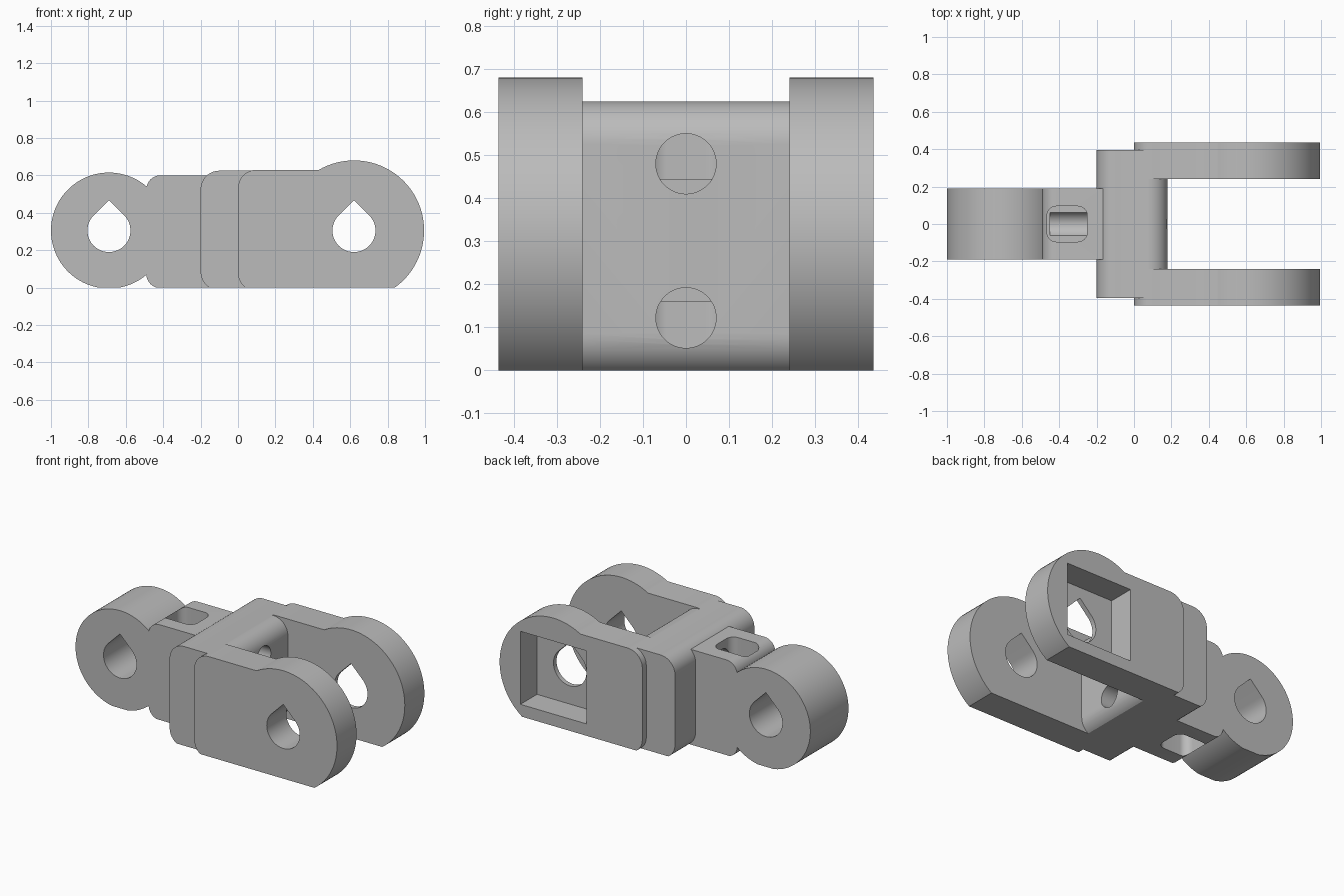
import bpy, bmesh
from math import sin, cos, pi

cube = bpy.data.objects.get("Cube")
if cube:
    bpy.data.objects.remove(cube, do_unlink=True)

grey = bpy.data.materials.new("plain_grey")
grey.use_nodes = True
grey.diffuse_color = (0.5, 0.5, 0.5, 1)
grey.node_tree.nodes["Principled BSDF"].inputs["Base Color"].default_value = (0.5, 0.5, 0.5, 1)

AXIS_Z = 0.305      # height of both pivots
BIG = 2


def arc(cx, cy, r, a0, a1, n):
    return [(cx + r * cos(a0 + (a1 - a0) * i / n), cy + r * sin(a0 + (a1 - a0) * i / n))
            for i in range(n + 1)]


def rounded(x0, x1, y0, y1, r, n=12):
    """Rounded rectangle outline."""
    pts = []
    corners = [(x1 - r, y1 - r), (x0 + r, y1 - r), (x0 + r, y0 + r), (x1 - r, y0 + r)]
    for k, (cx, cy) in enumerate(corners):
        pts += arc(cx, cy, r, k * pi / 2, (k + 1) * pi / 2, n)
    return pts


def rect(x0, x1, y0, y1):
    return [(x0, y0), (x1, y0), (x1, y1), (x0, y1)]


def disc(cx, cy, r, n=96):
    return arc(cx, cy, r, 0, 2 * pi, n)[:-1]


def teardrop(cx, cy, r):
    """Round hole with a pointed 45 degree roof."""
    return arc(cx, cy, r, 3 * pi / 4, 9 * pi / 4, 48) + [(cx, cy + r * 2 ** 0.5)]


def prism(name, outline, axis, lo, hi):
    """Extrude an outline along the given axis from lo to hi."""
    place = {"x": lambda u, v, w: (w, u, v),
             "y": lambda u, v, w: (u, w, v),
             "z": lambda u, v, w: (u, v, w)}[axis]
    bm = bmesh.new()
    base = bm.faces.new([bm.verts.new(place(u, v, lo)) for u, v in outline])
    geo = bmesh.ops.extrude_face_region(bm, geom=[base])["geom"]
    shift = place(0, 0, hi - lo)
    bmesh.ops.translate(bm, vec=shift, verts=[g for g in geo if isinstance(g, bmesh.types.BMVert)])
    bmesh.ops.recalc_face_normals(bm, faces=bm.faces)
    mesh = bpy.data.meshes.new(name)
    bm.to_mesh(mesh)
    bm.free()
    mesh.materials.append(grey)
    obj = bpy.data.objects.new(name, mesh)
    bpy.context.collection.objects.link(obj)
    return obj


def combine(target, other, operation):
    """Apply a boolean and discard the second object."""
    other.hide_render = True
    mod = target.modifiers.new("combine", "BOOLEAN")
    mod.operation = operation
    mod.solver = "EXACT"
    mod.object = other
    bpy.ops.object.select_all(action="DESELECT")
    bpy.context.view_layer.objects.active = target
    target.select_set(True)
    bpy.ops.object.modifier_apply(modifier=mod.name)
    bpy.data.objects.remove(other, do_unlink=True)


# Central cross block
body = prism("hinge_link", rounded(-0.2, 0.18, -0.015, 0.625, 0.1), "y", -0.395, 0.395)

# Tongue: round knuckle and neck
parts = [
    prism("tongue_knuckle", disc(-0.69, AXIS_Z, 0.31), "y", -0.19, 0.19),
    prism("tongue_neck", rounded(-0.49, 0, -0.003, 0.6, 0.075), "y", -0.19, 0.19),
]
# Pair of fork arms: rounded plate with a round end
for side, lo, hi in (("right", -0.435, -0.24), ("left", 0.24, 0.435)):
    parts.append(prism(side + "_arm", rounded(0, 0.62, -0.02, 0.63, 0.1), "y", lo, hi))
    parts.append(prism(side + "_arm_end", disc(0.62, AXIS_Z, 0.375), "y", lo, hi))
for part in parts:
    combine(body, part, "UNION")

cutters = [
    # Flat underside
    prism("floor_cut", rect(-BIG, BIG, -BIG, BIG), "z", -1, 0),
    # Pivot holes
    prism("tongue_hole", teardrop(-0.69, AXIS_Z, 0.115), "y", -1, 1),
    prism("fork_hole", teardrop(0.62, AXIS_Z, 0.115), "y", -1, 1),
    # Square recess in the outer face of one arm
    prism("square_recess", rect(0.39, 0.85, 0.075, 0.535), "y", 0.27, 1),
]
# Cord channels and the pockets they open into, above and below
for z, lo, hi in ((0.48, 0.445, 1), (0.122, -1, 0.16)):
    cutters.append(prism("cord_channel", disc(0, z, 0.07, 48), "x", -0.45, 0.5))
    cutters.append(prism("cord_pocket", rounded(-0.465, -0.25, -0.095, 0.095, 0.05), "z", lo, hi))
for cutter in cutters:
    combine(body, cutter, "DIFFERENCE")

bpy.ops.object.select_all(action="DESELECT")
bpy.context.view_layer.objects.active = body
body.select_set(True)
bpy.ops.object.shade_smooth_by_angle(angle=pi / 6)
